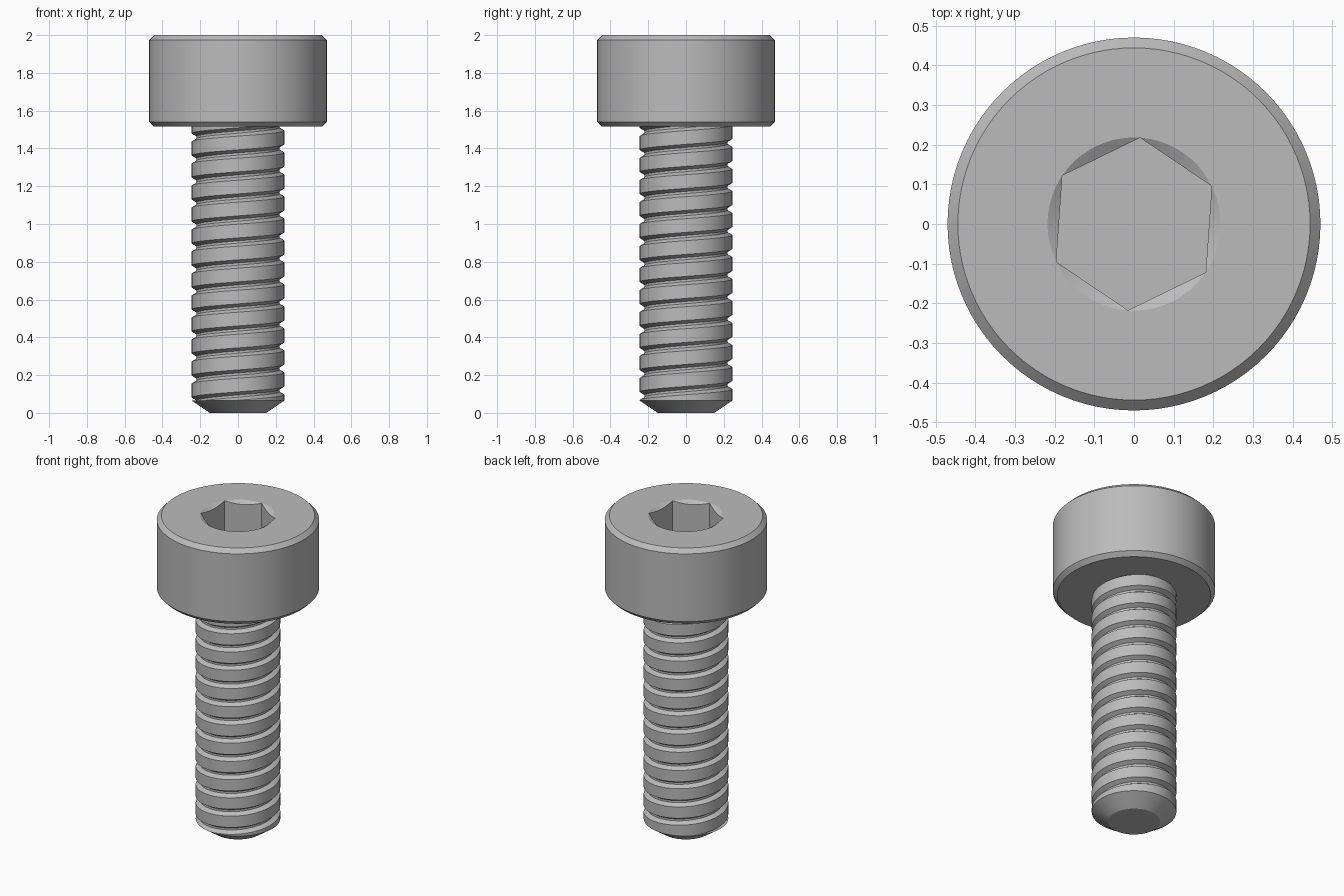
import bpy, bmesh, math

default = bpy.data.objects.get("Cube")
if default:
    bpy.data.objects.remove(default, do_unlink=True)

SEG = 96
TURN = 2 * math.pi

steel = bpy.data.materials.new("grey steel")
steel.use_nodes = True
GREY = (0.5, 0.5, 0.5, 1)
steel.diffuse_color = GREY
steel.node_tree.nodes["Principled BSDF"].inputs["Base Color"].default_value = GREY


def loft(name, rows, start=0.0, cap_ends=False, trim_z=None):
    """Skin a stack of rows; each row is a function angle -> (radius, height)."""
    bm = bmesh.new()
    grid = []
    for row in rows:
        line = []
        for j in range(SEG + 1):
            a = TURN * j / SEG
            r, z = row(a)
            line.append(bm.verts.new((r * math.cos(a + start), r * math.sin(a + start), z)))
        grid.append(line)
    for low, high in zip(grid, grid[1:]):
        for j in range(SEG):
            bm.faces.new((low[j], low[j + 1], high[j + 1], high[j]))
    if cap_ends:
        bm.faces.new(grid[0][SEG - 1::-1])
        bm.faces.new(grid[-1][:SEG])
    # Close the seam and collapse the points shared at the socket corners
    bmesh.ops.remove_doubles(bm, verts=bm.verts[:], dist=1e-5)
    if trim_z is not None:
        bmesh.ops.bisect_plane(bm, geom=bm.verts[:] + bm.edges[:] + bm.faces[:],
                               plane_co=(0, 0, trim_z), plane_no=(0, 0, 1),
                               clear_inner=True)
    mesh = bpy.data.meshes.new(name)
    bm.to_mesh(mesh)
    bm.free()
    mesh.materials.append(steel)
    obj = bpy.data.objects.new(name, mesh)
    bpy.context.collection.objects.link(obj)
    bpy.ops.object.select_all(action='DESELECT')
    obj.select_set(True)
    bpy.context.view_layer.objects.active = obj
    bpy.ops.object.shade_smooth_by_angle(angle=math.radians(25))
    return obj


def ring(r, z):
    return lambda a: (r, z)


# Head with chamfered rims and a countersunk hexagonal socket
HEAD_R, HEAD_LOW, TOP, BEVEL = 0.47, 1.515, 2.0, 0.026
SOCKET_R, SOCKET_FLOOR = 0.218, 1.75


def hex_radius(a):
    side = TURN / 6
    return SOCKET_R * math.cos(side / 2) / math.cos(a % side - side / 2)


def socket_rim(a):
    r = hex_radius(a)
    return r, TOP - (SOCKET_R - r) * math.tan(math.radians(30))


def socket_base(a):
    return hex_radius(a), SOCKET_FLOOR


loft("head", [
    ring(HEAD_R - BEVEL, HEAD_LOW),
    ring(HEAD_R, HEAD_LOW + BEVEL),
    ring(HEAD_R, TOP - BEVEL),
    ring(HEAD_R - BEVEL, TOP),
    ring(SOCKET_R, TOP),
    socket_rim,
    socket_base,
], start=math.radians(26), cap_ends=True)

# Right-handed threaded shaft, its upper end buried in the head
SHAFT_R, ROOT_R, PITCH, TIP_Z = 0.245, 0.219, 0.1165, 0.065
GROOVE = [(-0.022, SHAFT_R), (-0.006, ROOT_R), (0.006, ROOT_R), (0.022, SHAFT_R)]


def helix(r, z):
    return lambda a: (r, z + PITCH * a / TURN)


first_groove = 0.06 - PITCH / 2
thread_rows = [helix(r, first_groove + turn * PITCH + dz)
               for turn in range(-1, 14) for dz, r in GROOVE]
loft("threaded_shaft", thread_rows, trim_z=TIP_Z)

# Tapered tip
loft("tip", [ring(0.15, 0), ring(SHAFT_R, TIP_Z)], cap_ends=True)
